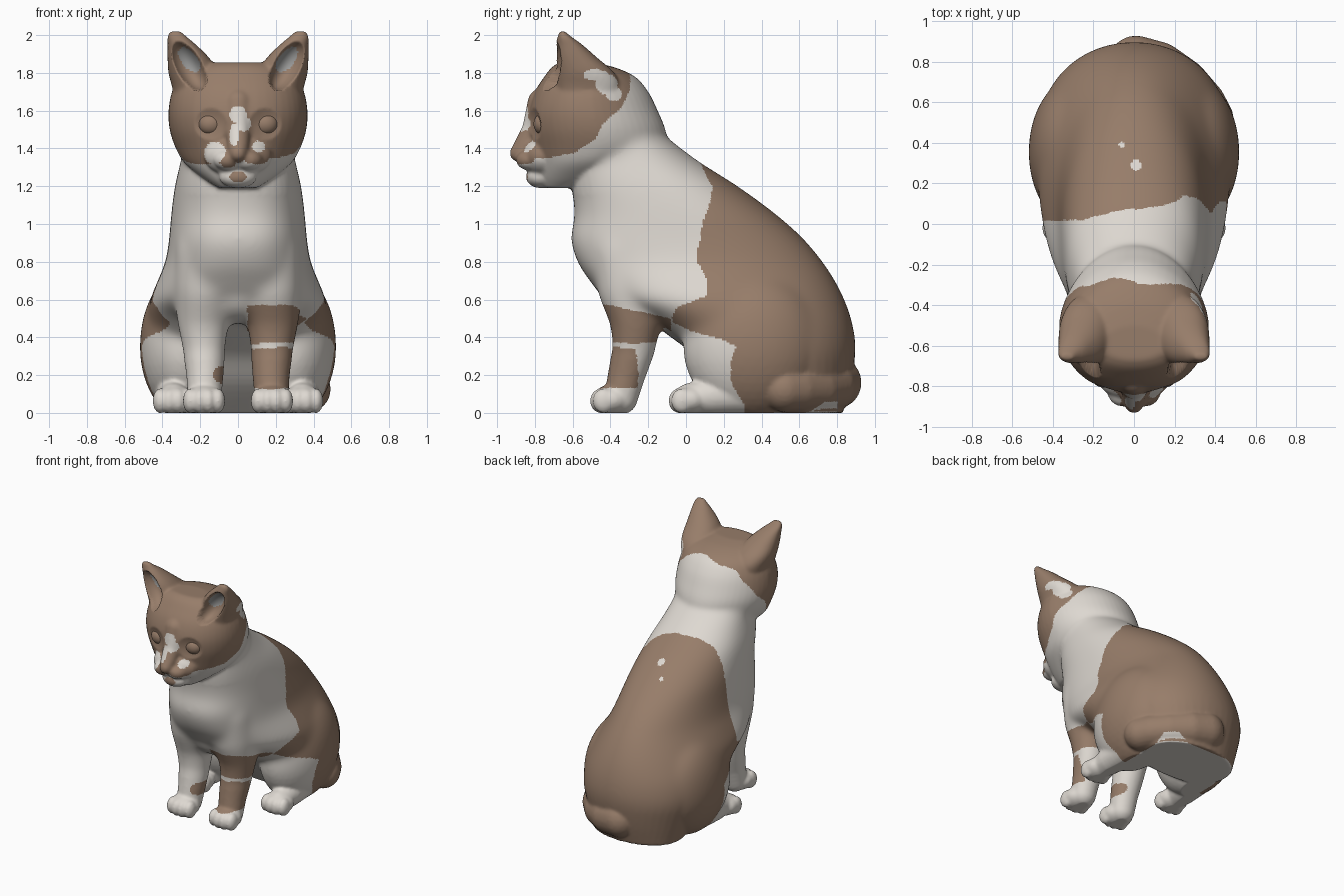
import bpy, bmesh, math
from mathutils import Matrix, Vector

if "Cube" in bpy.data.objects:
    bpy.data.objects.remove(bpy.data.objects["Cube"])


def material(name, rgb):
    m = bpy.data.materials.new(name)
    m.diffuse_color = (*rgb, 1)
    m.use_nodes = True
    m.node_tree.nodes["Principled BSDF"].inputs["Base Color"].default_value = m.diffuse_color
    return m


MATS = [material("cream white fur", (0.73, 0.69, 0.64)),
        material("brown fur", (0.31, 0.205, 0.143)),
        material("soft grey", (0.34, 0.34, 0.335))]
WHITE, BROWN, GREY = 0, 1, 2


def ellipsoid(bm, c, r):
    m = Matrix.Translation(c) @ Matrix.Diagonal((*r, 1))
    bmesh.ops.create_icosphere(bm, subdivisions=4, radius=1, matrix=m)


def tube(bm, pts):
    # chain of spheres along (x, y, z, radius) points
    for a, b in zip(pts, pts[1:]):
        for i in range(9):
            p = [u + (v - u) * i / 8 for u, v in zip(a, b)]
            bmesh.ops.create_icosphere(bm, subdivisions=3, radius=p[3],
                                       matrix=Matrix.Translation(p[:3]))


def catmull(a, b, c, d, t):
    return 0.5 * (2 * b + (c - a) * t + (2 * a - 5 * b + 4 * c - d) * t * t
                  + (3 * b - a - 3 * c + d) * t ** 3)


def loft(bm, rows, front=2.2, back=2.2, taper=0, n=48):
    # stacked rounded sections from (z, y front, y back, half width, x centre)
    fine = []
    for i in range(len(rows) - 1):
        q = [rows[max(0, i - 1)], rows[i], rows[i + 1], rows[min(len(rows) - 1, i + 2)]]
        fine += [[catmull(*k, j / 5) for k in zip(*q)] for j in range(5)]
    fine.append(rows[-1])
    rings = []
    for z, yf, yb, rx, cx in fine:
        ring = []
        for k in range(n):
            a = 2 * math.pi * k / n
            c, s = math.cos(a), math.sin(a)
            e = 2 / (front if s < 0 else back)
            x = math.copysign(abs(c) ** e, c) * rx * (1 - taper * max(0, s))
            y = math.copysign(abs(s) ** e, s) * (yb - yf) / 2
            ring.append(bm.verts.new((cx + x, (yf + yb) / 2 + y, z)))
        rings.append(ring)
    for r0, r1 in zip(rings, rings[1:]):
        for k in range(n):
            bm.faces.new((r0[k], r0[(k + 1) % n], r1[(k + 1) % n], r1[k]))
    bm.faces.new(rings[0][::-1])
    bm.faces.new(rings[-1])


def apply_modifiers(ob):
    dg = bpy.context.evaluated_depsgraph_get()
    me = bpy.data.meshes.new_from_object(ob.evaluated_get(dg))
    ob.modifiers.clear()
    ob.data = me
    return me


def finish(name, bm, rule, fused=True):
    # fuse the parts into one skin, blend the large forms, then colour by rule
    bmesh.ops.recalc_face_normals(bm, faces=bm.faces)
    me = bpy.data.meshes.new(name)
    bm.to_mesh(me)
    bm.free()
    ob = bpy.data.objects.new(name, me)
    bpy.context.collection.objects.link(ob)
    if fused:
        r = ob.modifiers.new("fuse", 'REMESH')
        r.mode, r.voxel_size = 'VOXEL', 0.0105
        s = ob.modifiers.new("soften", 'SMOOTH')
        s.factor, s.iterations = 0.5, 7
        me = apply_modifiers(ob)
        group = ob.vertex_groups.new(name="large forms")
        for v in me.vertices:
            x, y, z = v.co
            w = min(1, max(0, (z - .28) / .15)) * min(1, max(0, (1.5 - z) / .1))
            if z > 1.15:
                w *= min(1, max(0, (y + .5) / .15))
            group.add([v.index], w, 'REPLACE')
        s = ob.modifiers.new("blend", 'SMOOTH')
        s.factor, s.iterations, s.vertex_group = 0.6, 90, group.name
        me = apply_modifiers(ob)
        for v in me.vertices:
            sculpt(v.co)
    for v in me.vertices:
        v.co.z = max(v.co.z, 0)
    me.update()
    me.materials.clear()
    for m in MATS:
        me.materials.append(m)
    for p in me.polygons:
        p.use_smooth = True
        p.material_index = rule(p.center, p.normal)
    return ob


def within(p, c, r):
    return sum(((a - b) / k) ** 2 for a, b, k in zip(p, c, r)) < 1


def lookup(t, table):
    for (a, u), (b, v) in zip(table, table[1:]):
        if t <= b:
            return u + (v - u) * max(0, t - a) / (b - a)
    return table[-1][1]


# torso, from seat to neck
bm = bmesh.new()
loft(bm, [(0, .36, .83, .35, 0), (.15, .18, .87, .41, 0), (.3, .05, .895, .46, 0),
          (.4, -.08, .895, .48, 0), (.5, -.22, .875, .48, 0), (.6, -.42, .84, .465, 0),
          (.7, -.51, .79, .425, 0), (.8, -.575, .725, .385, 0), (.92, -.61, .625, .365, 0),
          (1.05, -.59, .48, .354, 0), (1.2, -.605, .275, .335, 0), (1.33, -.61, .07, .305, 0),
          (1.45, -.6, -.09, .28, 0)], front=2.5, back=2.05)
ellipsoid(bm, (0, -.25, .64), (.17, .2, .17))

# tail curled round the right side
tube(bm, [(.01, .79, .16, .14), (.12, .765, .145, .135), (.24, .69, .13, .127),
          (.33, .59, .127, .124), (.37, .52, .125, .122)])

# head
loft(bm, [(1.19, -.76, -.5, .10, 0), (1.24, -.78, -.35, .18, 0), (1.32, -.79, -.2, .28, 0),
          (1.4, -.81, -.1, .33, 0), (1.5, -.83, -.11, .362, 0), (1.6, -.83, -.15, .368, 0),
          (1.7, -.80, -.2, .35, 0), (1.78, -.75, -.27, .31, 0), (1.83, -.71, -.38, .24, 0),
          (1.855, -.67, -.5, .16, 0)], back=2.05, taper=.13)

# nose bridge, muzzle and chin
tube(bm, [(0, -.76, 1.64, .08), (0, -.80, 1.5, .068), (0, -.855, 1.41, .058), (0, -.888, 1.375, .046)])
ellipsoid(bm, (0, -.76, 1.36), (.18, .11, .11))
ellipsoid(bm, (0, -.77, 1.25), (.10, .078, .06))

for s in (-1, 1):
    ellipsoid(bm, (s * .055, -.83, 1.34), (.075, .07, .056))
    # ears
    loft(bm, [(1.6, -.66, -.40, .09, s * .24), (1.72, -.69, -.35, .113, s * .235),
              (1.8, -.70, -.38, .131, s * .237), (1.88, -.70, -.47, .110, s * .263),
              (1.95, -.69, -.55, .075, s * .298), (1.99, -.68, -.605, .052, s * .322),
              (2.02, -.67, -.64, .03, s * .33)])
    # haunches
    ellipsoid(bm, (s * .28, .355, .36), (.24, .37, .39))
    # front legs
    tube(bm, [(s * .165, -.34, .86, .165), (s * .175, -.31, .66, .16), (s * .185, -.265, .5, .142),
              (s * .18, -.275, .35, .114), (s * .175, -.315, .2, .099), (s * .178, -.345, .08, .09)])
    # hind feet
    tube(bm, [(s * .31, .4, .12, .13), (s * .335, .15, .09, .1), (s * .34, .02, .078, .08)])
    # paws with toes
    for px, py in ((.18, -.395), (.34, .02)):
        ellipsoid(bm, (s * px, py, .07), (.11, .105, .078))
        for k, d in ((-1.5, .014), (-.5, 0), (.5, 0), (1.5, .014)):
            ellipsoid(bm, (s * px + k * .048, py - .055 + d, .064), (.04, .058, .066))


def sculpt(co):
    # hollow ears and eye sockets
    ax = abs(co.x)
    e = ((ax - .268 - (co.z - 1.85) * .4) / .082) ** 2 + ((co.z - 1.84) / .13) ** 2
    if e < 1 and co.y < -.56:
        co.y = max(co.y, -.72 + .12 * math.sqrt(1 - e))
    d = math.hypot(ax - .145, co.z - 1.53) / .085
    if d < 1 and co.y < -.6:
        co.y += .024 * (1 - d * d)


BODY_EDGE = [(0, .31), (.2, .24), (.35, .26), (.39, .18), (.43, .04), (.48, -.06), (.56, -.06),
             (.62, .1), (.68, .11), (.8, .05), (.95, .07), (1.05, .11), (1.2, .14), (1.3, .08)]
HEAD_EDGE = [(1.35, -.72), (1.37, -.58), (1.45, -.5), (1.52, -.45), (1.62, -.36),
             (1.72, -.3), (1.8, -.28)]
WHITE_SPOTS = [((0, -.85, 1.58), (.045, .12, .045)), ((.03, -.85, 1.53), (.042, .12, .04)),
               ((-.02, -.87, 1.47), (.025, .12, .06)), ((-.125, -.83, 1.375), (.065, .12, .06)),
               ((.11, -.83, 1.41), (.035, .12, .03)), ((.32, -.42, 1.74), (.14, .06, .055)),
               ((.32, -.48, 1.79), (.14, .07, .03)), ((.34, -.38, 1.69), (.12, .045, .04)),
               ((.01, .29, 1.17), (.025, .03, .1)), ((-.06, .39, 1.1), (.014, .014, .1))]
BROWN_SPOTS = [((0, -.91, 1.37), (.055, .07, .045)), ((0, -.84, 1.25), (.045, .07, .03)),
               ((-.05, -.88, 1.32), (.04, .07, .022)), ((-.1, -.32, .2), (.055, .11, .05)),
               ((.09, -.84, 1.345), (.075, .1, .03))]


def fur(p, n):
    x, y, z = p
    # inner ears
    if z > 1.78 and y < -.56 and n.y < 0:
        if within((abs(x) - (z - 1.87) * .5, z), (.258, 1.87), (.048, .066)):
            return GREY
    if any(within(p, c, r) for c, r in BROWN_SPOTS):
        return BROWN
    if any(within(p, c, r) for c, r in WHITE_SPOTS):
        return WHITE
    # underside and belly
    if (z < .06 and n.z < -.5 and y < .8 and abs(x) < .34) or \
            (z < .45 and abs(x) < .25 and y < .5 and n.y < -.1 and y > -.12):
        return WHITE
    w = .009 * math.sin(19 * x + 9 * z) + .006 * math.sin(37 * z + 13 * x)
    # head cap
    h = z + (.03 if x < 0 else 0) + w * .4
    if h > 1.35:
        return BROWN if y < lookup(h, HEAD_EDGE) + w else WHITE
    # back saddle
    edge = lookup(z, BODY_EDGE) + w
    if x < 0 and z > .5:
        edge -= max(0, edge - .02) * min(1, -x / .25)
    if y > edge:
        return BROWN
    # patches on the right front leg
    if x > .05 and y < -.08:
        if .37 + w < z < .57 - max(0, y + .4) * .22:
            return BROWN
        if .13 + w < z < .34 + w and y < -.25 - .12 * abs(z - .2):
            return BROWN
    return WHITE


finish("cat_body", bm, fur)

# eyes
for side, s in (("left", -1), ("right", 1)):
    bm = bmesh.new()
    ellipsoid(bm, (s * .145, -.752, 1.53), (.066, .055, .06))
    finish(side + "_eye", bm, lambda p, n: BROWN, fused=False)
